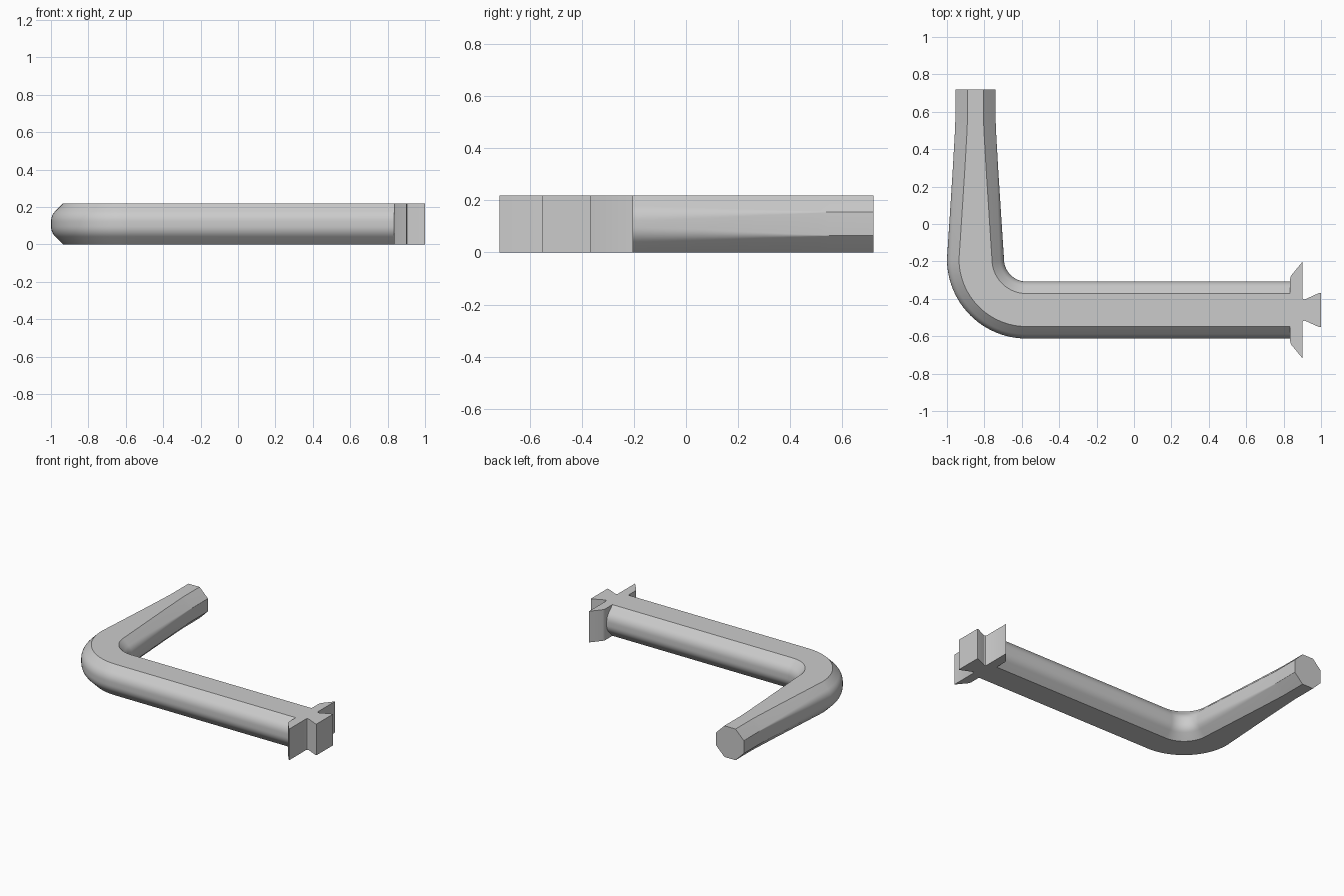
import bpy, bmesh, math
from math import sin, cos, pi, tan

if "Cube" in bpy.data.objects:
    bpy.data.objects.remove(bpy.data.objects["Cube"])

H, CH = 0.22, 0.0645           # height and chamfer size
CX, CY = -0.575, -0.1875       # centre of the bend
YC = CY - 0.2725               # centre line of the long bar

metal = bpy.data.materials.new("grey_metal")
metal.diffuse_color = (0.6, 0.6, 0.6, 1)
metal.use_nodes = True
metal.node_tree.nodes["Principled BSDF"].inputs["Base Color"].default_value = metal.diffuse_color


def make_object(name, bm, angle):
    bmesh.ops.recalc_face_normals(bm, faces=bm.faces[:])
    me = bpy.data.meshes.new(name)
    bm.to_mesh(me)
    bm.free()
    me.materials.append(metal)
    ob = bpy.data.objects.new(name, me)
    bpy.context.collection.objects.link(ob)
    bpy.context.view_layer.objects.active = ob
    ob.select_set(True)
    bpy.ops.object.shade_smooth_by_angle(angle=math.radians(angle))
    ob.select_set(False)
    return ob


def section(half, r, n=6):
    """Octagonal section (u, z), side corners rounded with radius r."""
    t = r * tan(pi / 8)
    low = [(half - CH, 0)]
    for i in range(n + 1):     # fillet between lower chamfer and side
        a = -pi / 4 + pi / 4 * i / n
        low.append((half - r + r * cos(a), CH + t + r * sin(a)))
    right = low + [(u, H - z) for u, z in reversed(low)]
    return right + [(-u, z) for u, z in reversed(right)]


# stations: point, outward direction, half width, rounding
stations = []
for y, half, r in ((0.72, 0.108, 0.0008), (0.55, 0.108, 0.0008), (0.51, 0.109, 0.008),
                   (0.3, 0.121, 0.03), (0.05, 0.137, 0.06)):
    stations.append((-0.8475, y, -1, 0, half, r))
for i in range(25):            # quarter-circle bend
    a = pi + pi / 2 * i / 24
    stations.append((CX + 0.2725 * cos(a), CY + 0.2725 * sin(a), cos(a), sin(a), 0.1525, 0.08))
stations.append((0.85, YC, 0, -1, 0.1525, 0.08))

# bent handle bar
bm = bmesh.new()
rings = [[bm.verts.new((x + dx * u, y + dy * u, z)) for u, z in section(h, r)]
         for x, y, dx, dy, h, r in stations]
for a, b in zip(rings, rings[1:]):
    for i in range(len(a)):
        j = (i + 1) % len(a)
        bm.faces.new((a[i], a[j], b[j], b[i]))
bm.faces.new(rings[0])
bm.faces.new(rings[-1])
make_object("bent_handle", bm, 30)

# end fitting: flange and dovetail nose, mirrored outline pulled up
half_outline = [(0.835, 0.165), (0.837, 0.177), (0.843, 0.188), (0.90, 0.257),
                (0.90, 0.066), (0.903, 0.060), (0.909, 0.057), (0.916, 0.058),
                (0.992, 0.092), (1.0, 0.092)]
outline = half_outline + [(x, -v) for x, v in reversed(half_outline)]
bm = bmesh.new()
face = bm.faces.new([bm.verts.new((x, YC + v, 0)) for x, v in outline])
top = bmesh.ops.extrude_face_region(bm, geom=[face])["geom"]
bmesh.ops.translate(bm, vec=(0, 0, H), verts=[g for g in top if isinstance(g, bmesh.types.BMVert)])
make_object("end_fitting", bm, 35)
